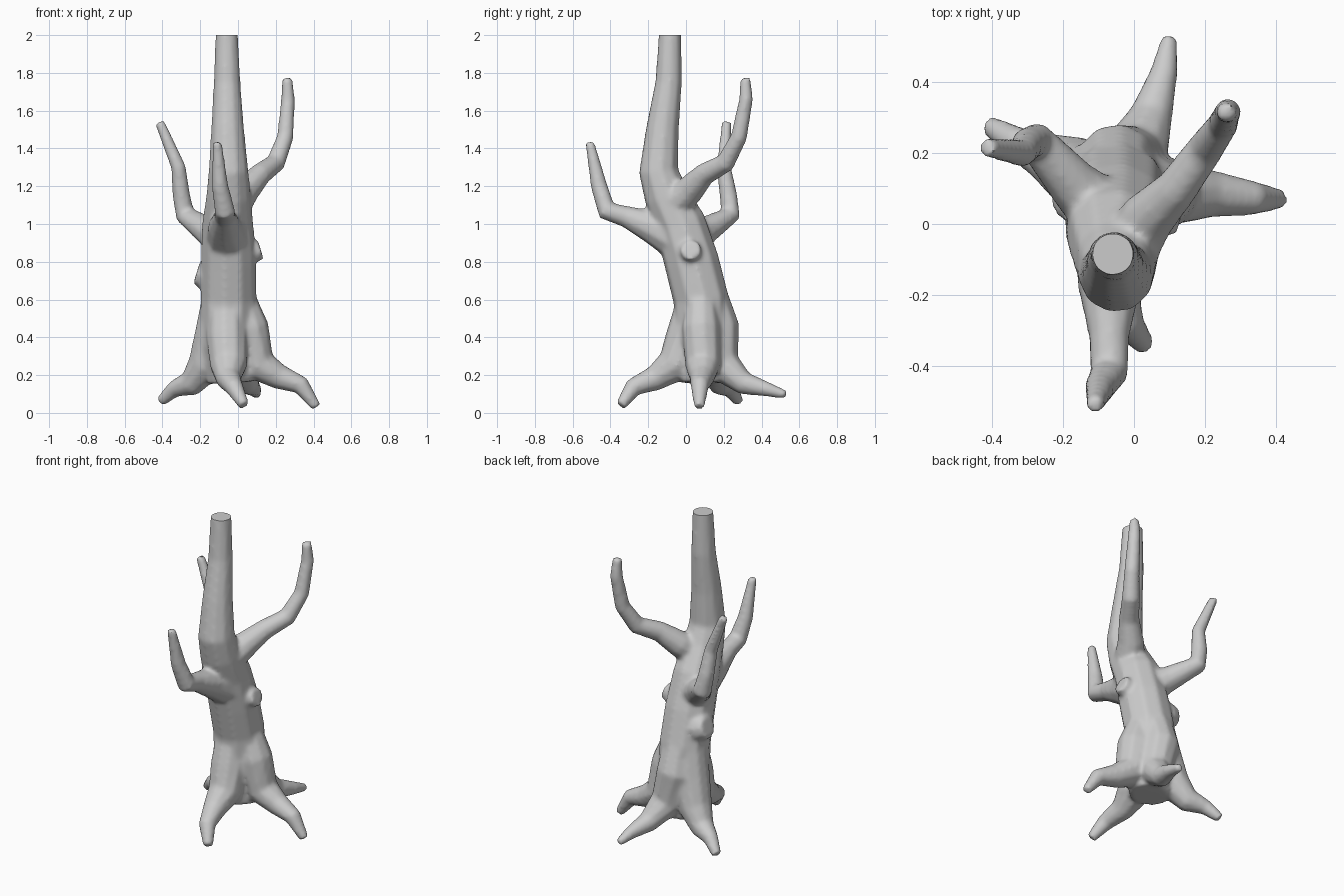
import bpy, bmesh, math
from mathutils import Vector

if "Cube" in bpy.data.objects:
    bpy.data.objects.remove(bpy.data.objects["Cube"])

SIDES = 10
bm = bmesh.new()


def limb(points):
    """Loft a capped tube through (x, y, z, radius) points with a non-twisting frame."""
    pos = [Vector(p[:3]) for p in points]
    rings, side, n = [], None, len(points)
    for i in range(n):
        a = (pos[i] - pos[max(i - 1, 0)]).normalized()
        b = (pos[min(i + 1, n - 1)] - pos[i]).normalized()
        t = (a + b).normalized()
        if side is None:
            side = t.orthogonal()
        side = (side - t * side.dot(t)).normalized()
        up = t.cross(side)
        ring = []
        for k in range(SIDES):
            ang = 2 * math.pi * k / SIDES
            off = side * math.cos(ang) + up * math.sin(ang)
            ring.append(bm.verts.new(pos[i] + off * points[i][3]))
        rings.append(ring)
    for r0, r1 in zip(rings, rings[1:]):
        for k in range(SIDES):
            j = (k + 1) % SIDES
            bm.faces.new((r0[k], r0[j], r1[j], r1[k]))
    bm.faces.new(rings[0][::-1])
    bm.faces.new(rings[-1])


# Leaning trunk, run slightly past z = 2 so it can be sawn flat
limb([(-.04, .09, .16, .12), (-.05, .09, .35, .15), (-.05, .08, .6, .15),
      (-.05, .03, .8, .148), (-.055, -.03, 1.0, .138), (-.05, -.105, 1.15, .12),
      (-.05, -.145, 1.28, .107), (-.055, -.125, 1.5, .089),
      (-.058, -.092, 1.75, .072), (-.06, -.083, 2.06, .058)])

# Buttress roots: right, front, back left, back
limb([(.01, .08, .62, .08), (.06, .08, .45, .105), (.11, .09, .25, .095),
      (.22, .085, .19, .068), (.335, .073, .145, .05), (.415, .07, .03, .028)])
limb([(-.06, .06, .62, .1), (-.06, .0, .4, .11), (-.05, -.06, .25, .1),
      (-.05, -.17, .18, .068), (-.02, -.28, .135, .05), (.032, -.345, .04, .03)])
limb([(-.09, .1, .62, .1), (-.12, .12, .42, .11), (-.17, .15, .25, .1),
      (-.25, .19, .155, .07), (-.34, .235, .125, .045), (-.41, .28, .06, .029)])
limb([(-.05, .13, .6, .1), (-.05, .17, .45, .115), (0, .19, .25, .1),
      (.05, .31, .155, .062), (.085, .43, .125, .04), (.1, .53, .095, .023)])

# Branches: right, left, front
limb([(-.03, -.09, 1.08, .09), (.04, .02, 1.18, .078), (.12, .1, 1.265, .06),
      (.2, .21, 1.325, .053), (.25, .28, 1.46, .045),
      (.265, .318, 1.66, .038), (.26, .315, 1.775, .028)])
limb([(-.07, .02, .9, .1), (-.17, .11, .97, .075), (-.28, .235, 1.05, .055),
      (-.3, .225, 1.15, .048), (-.315, .2, 1.3, .04), (-.415, .215, 1.54, .027)])
limb([(-.05, .0, .9, .13), (-.07, -.18, .985, .09), (-.07, -.32, 1.04, .058),
      (-.07, -.42, 1.07, .055), (-.095, -.46, 1.2, .045), (-.11, -.51, 1.435, .025)])

# Stubs of cut branches on both flanks
limb([(0, .03, .82, .075), (.07, .025, .85, .06), (.12, .025, .865, .056)])
limb([(-.08, .07, .7, .1), (-.17, .09, .73, .085), (-.218, .09, .745, .065)])

bmesh.ops.recalc_face_normals(bm, faces=bm.faces)
mesh = bpy.data.meshes.new("bare_tree")
bm.to_mesh(mesh)
bm.free()
tree = bpy.data.objects.new("bare_tree", mesh)
bpy.context.collection.objects.link(tree)
bpy.context.view_layer.objects.active = tree
tree.select_set(True)

# Fuse all limbs into one skin and soften the joints
fuse = tree.modifiers.new("fuse", 'REMESH')
fuse.mode = 'VOXEL'
fuse.voxel_size = 0.012
soften = tree.modifiers.new("soften", 'SMOOTH')
soften.factor = 0.5
soften.iterations = 8
bpy.ops.object.convert(target='MESH')

# Saw the trunk top flat
bm = bmesh.new()
bm.from_mesh(tree.data)
cut = bmesh.ops.bisect_plane(bm, geom=bm.verts[:] + bm.edges[:] + bm.faces[:],
                             plane_co=(0, 0, 2), plane_no=(0, 0, 1), clear_outer=True)
rim = [e for e in cut["geom_cut"] if isinstance(e, bmesh.types.BMEdge)]
bmesh.ops.contextual_create(bm, geom=rim)
bmesh.ops.recalc_face_normals(bm, faces=bm.faces)
bm.to_mesh(tree.data)
bm.free()
bpy.ops.object.shade_smooth_by_angle(angle=math.radians(50))
